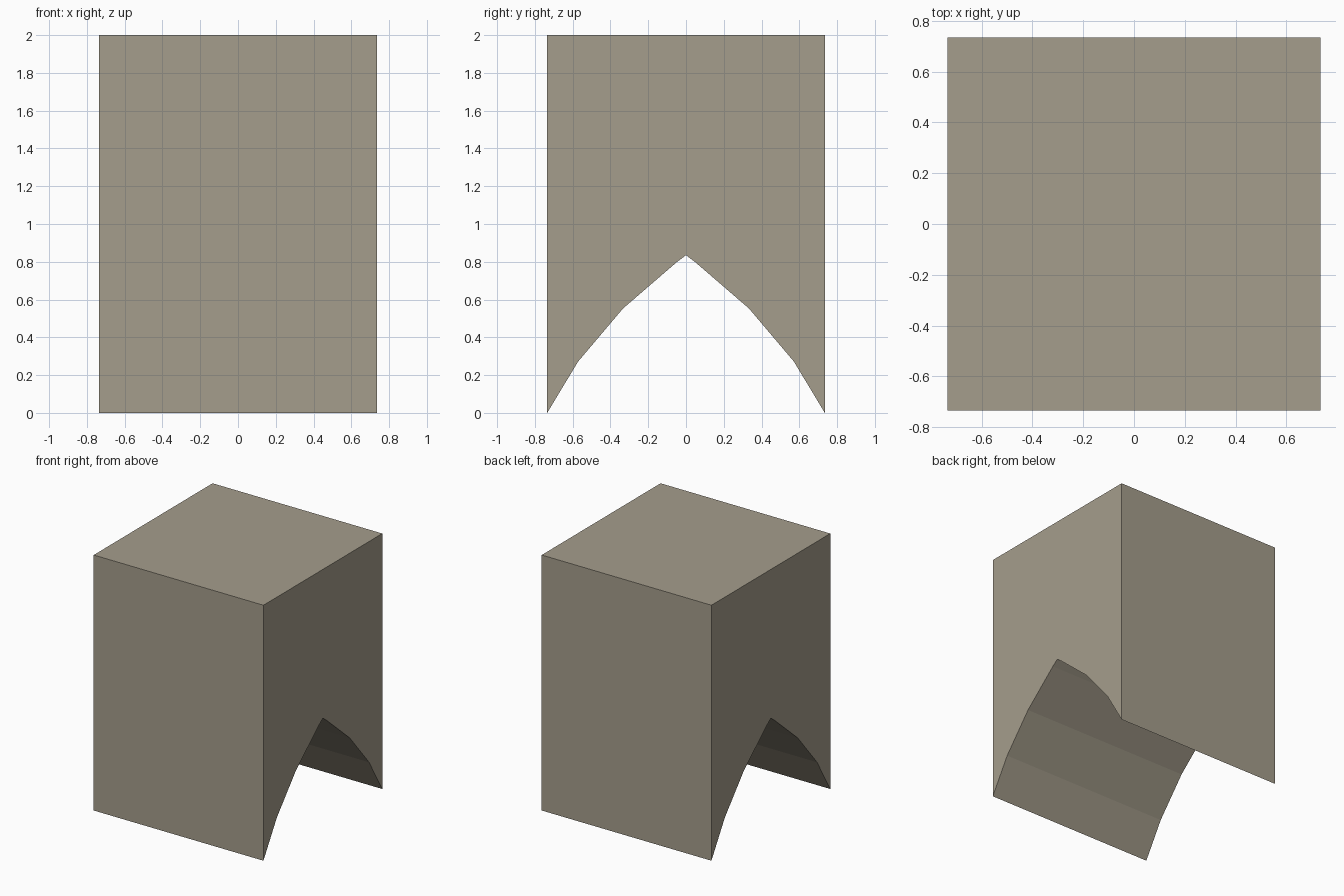
import bpy, bmesh

if "Cube" in bpy.data.objects:
    bpy.data.objects.remove(bpy.data.objects["Cube"])

# One flat stone colour
stone = bpy.data.materials.new("warm_grey_stone")
stone.diffuse_color = (0.376, 0.337, 0.262, 1)
stone.use_nodes = True
stone.node_tree.nodes["Principled BSDF"].inputs["Base Color"].default_value = stone.diffuse_color

HALF, TOP = 0.735, 2.0

# Half profile (y, z) from the top corner down and up the pointed arch
half = [(HALF, TOP), (HALF, 0), (0.571, 0.272), (0.333, 0.553), (0.05, 0.797)]
profile = half + [(0, 0.835)] + [(-y, z) for y, z in reversed(half)]

# Block with arched underside: the profile extruded along x
bm = bmesh.new()
face = bm.faces.new([bm.verts.new((-HALF, y, z)) for y, z in profile])
ext = bmesh.ops.extrude_face_region(bm, geom=[face])
moved = [g for g in ext["geom"] if isinstance(g, bmesh.types.BMVert)]
bmesh.ops.translate(bm, verts=moved, vec=(2 * HALF, 0, 0))
bmesh.ops.recalc_face_normals(bm, faces=bm.faces)

mesh = bpy.data.meshes.new("arched_block")
bm.to_mesh(mesh)
bm.free()
mesh.materials.append(stone)
block = bpy.data.objects.new("arched_block", mesh)
bpy.context.collection.objects.link(block)
